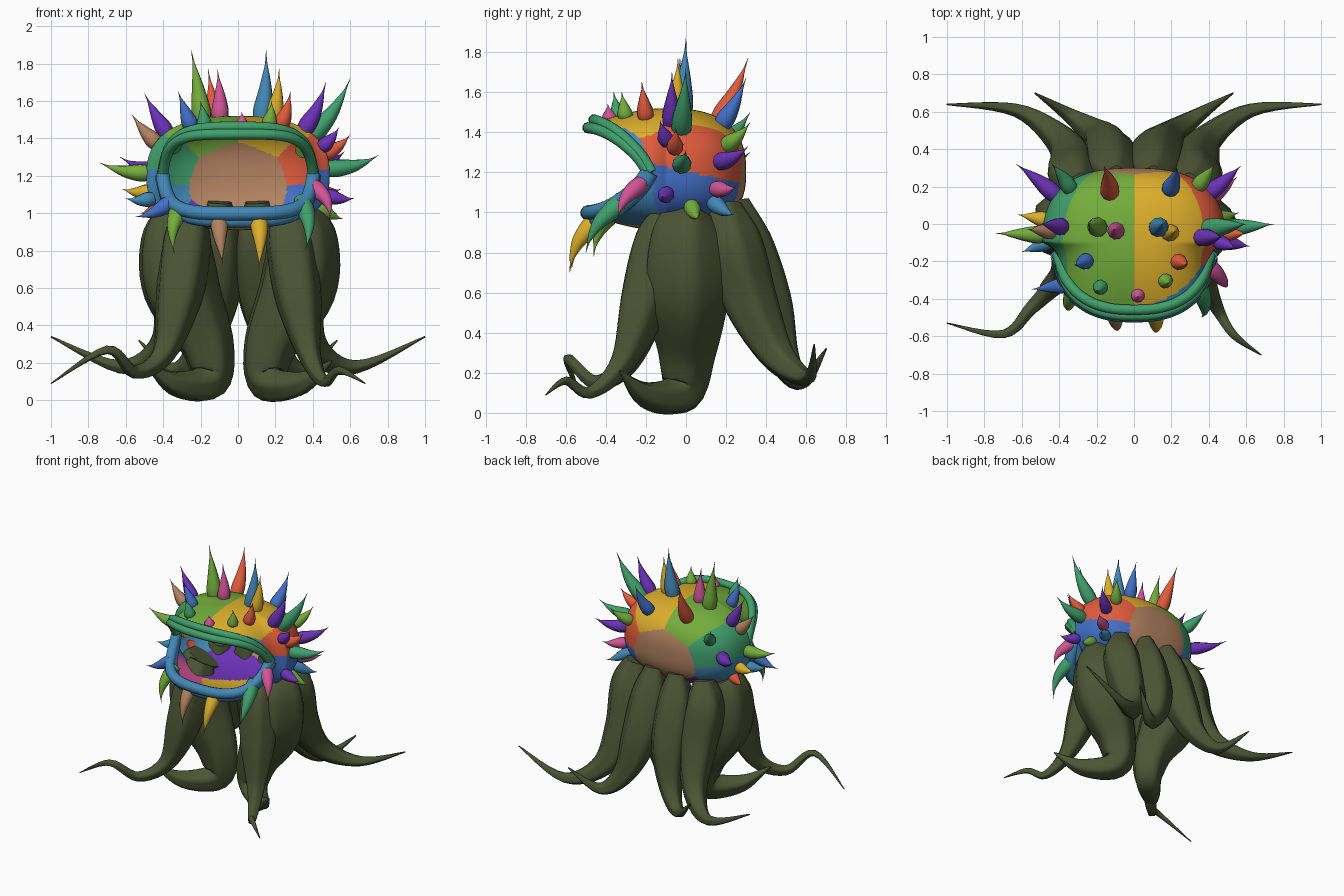
import bpy
import bmesh
import math
from mathutils import Vector
from mathutils.bvhtree import BVHTree

default_cube = bpy.data.objects.get("Cube")
if default_cube:
    bpy.data.objects.remove(default_cube, do_unlink=True)

PALETTE = {
    "lime": "74ad3c", "yellow": "dcae2c", "red": "e05c3c", "sea_green": "40a06c",
    "blue": "4270c8", "steel_blue": "4288b8", "purple": "6c32b8", "pink": "d05496",
    "brown": "b28260", "olive": "4b5434",
}


def linear(channel):
    return channel / 12.92 if channel < 0.04 else ((channel + 0.055) / 1.055) ** 2.4


def make_material(name, code):
    colour = [linear(byte / 255) for byte in bytes.fromhex(code)] + [1]
    material = bpy.data.materials.new(name)
    material.use_nodes = True
    material.diffuse_color = colour
    shader = material.node_tree.nodes["Principled BSDF"]
    shader.inputs["Base Color"].default_value = colour
    shader.inputs["Roughness"].default_value = 0.8
    return material


MATERIALS = {name: make_material(name, code) for name, code in PALETTE.items()}


def add_object(name, bm, colours):
    bmesh.ops.recalc_face_normals(bm, faces=bm.faces)
    mesh = bpy.data.meshes.new(name)
    bm.to_mesh(mesh)
    bm.free()
    for colour in colours:
        mesh.materials.append(MATERIALS[colour])
    obj = bpy.data.objects.new(name, mesh)
    bpy.context.collection.objects.link(obj)
    bpy.ops.object.select_all(action="DESELECT")
    obj.select_set(True)
    bpy.context.view_layer.objects.active = obj
    bpy.ops.object.shade_smooth_by_angle(angle=math.radians(50))


def smooth_path(points, steps):
    """Catmull-Rom through (x, y, z, radius) points."""
    points = [Vector(p) for p in points]
    padded = [points[0]] + points + [points[-1]]
    result = []
    for a, b, c, d in zip(padded, padded[1:], padded[2:], padded[3:]):
        for i in range(steps):
            t = i / steps
            result.append(b + (c - a) * (t / 2)
                          + (a * 2 - b * 5 + c * 4 - d) * (t * t / 2)
                          + (b * 3 - a - c * 3 + d) * (t ** 3 / 2))
    return result + [points[-1]]


def sweep(name, points, colour, sides=12, steps=5, ridges=0, ridge_depth=0.0):
    """Tapered tube along a path, with optional lengthwise ridges."""
    path = smooth_path(points, steps)
    centres = [p.to_3d() for p in path]
    bm = bmesh.new()
    rings, normal = [], None
    for i, centre in enumerate(centres):
        tangent = (centres[min(i + 1, len(path) - 1)] - centres[max(i - 1, 0)]).normalized()
        normal = tangent.orthogonal() if normal is None else normal - tangent * normal.dot(tangent)
        normal.normalize()
        side = tangent.cross(normal)
        ring = []
        for k in range(sides):
            angle = math.tau * k / sides
            radius = max(path[i][3], 0.001) * (1 + ridge_depth * math.cos(ridges * angle))
            ring.append(bm.verts.new(centre + (normal * math.cos(angle) + side * math.sin(angle)) * radius))
        rings.append(ring)
    for low, high in zip(rings, rings[1:]):
        for k in range(sides):
            n = (k + 1) % sides
            bm.faces.new((low[k], low[n], high[n], high[k]))
    bm.faces.new(rings[0])
    bm.faces.new(rings[-1])
    add_object(name, bm, [colour])


# Head shell: rounded cross-sections lofted from the gaping mouth rim to the back
def head_point(angle, t):
    c, s = math.cos(angle), math.sin(angle)
    rim = -0.19 - 0.3 * abs(s)
    y = rim + (0.3 - rim) * math.sin(t * math.pi / 2)
    depth = -0.1 - y
    if depth < 0:
        wide = tall = max(0, 1 - (-depth / 0.4) ** 2.6) ** (1 / 2.6)
    else:
        wide = 1 - 0.2 * (1 - math.exp(-25 * depth))
        tall = 1 - 2 * depth ** 2
    height = 0.32 if s > 0 else 0.29
    return Vector((0.49 * wide * math.copysign(abs(c) ** 0.8, c), y,
                   1.2 + height * tall * math.copysign(abs(s) ** 0.8, s)))


# Each patch of the shell takes the colour of its nearest seed
PATCHES = [
    ("lime", (-0.2, 0.05, 1.55)), ("yellow", (0.2, 0.05, 1.55)),
    ("red", (0.5, 0.1, 1.3)), ("sea_green", (-0.5, 0.1, 1.3)),
    ("blue", (0.5, 0.05, 1.08)), ("steel_blue", (-0.5, 0.05, 1.08)),
    ("brown", (0, 0.45, 1.1)), ("purple", (-0.15, 0, 0.9)), ("yellow", (0.02, -0.25, 0.88)),
    ("pink", (-0.2, -0.4, 0.95)), ("steel_blue", (0.4, -0.4, 1.05)), ("steel_blue", (0.28, -0.35, 0.92)),
]
patch_colours = list(PALETTE)
AROUND, ALONG = 200, 90
bm = bmesh.new()
loops = [[bm.verts.new(head_point(math.tau * k / AROUND, j / ALONG)) for k in range(AROUND)]
         for j in range(ALONG)]
back_pole = bm.verts.new((0, 0.3, 1.2))
for j in range(ALONG):
    for k in range(AROUND):
        n = (k + 1) % AROUND
        if j < ALONG - 1:
            face = bm.faces.new((loops[j][k], loops[j][n], loops[j + 1][n], loops[j + 1][k]))
        else:
            face = bm.faces.new((loops[j][k], loops[j][n], back_pole))
        middle = face.calc_center_median()
        nearest = min(PATCHES, key=lambda patch: (middle - Vector(patch[1])).length)
        face.material_index = patch_colours.index(nearest[0])
head_surface = BVHTree.FromBMesh(bm)
add_object("head_shell", bm, patch_colours)


# Lips: a pair of rolled tubes along each half of the rim
def lip(name, colour, start, radius):
    for label, t, rise in (("inner", 0, 0), ("outer", 0.025, 0.025)):
        path = []
        for i in range(25):
            angle = start + math.pi * i / 24
            p = head_point(angle, t)
            path.append((p.x, p.y, p.z + rise * math.sin(angle), radius))
        sweep(f"{name}_{label}", path, colour, sides=10, steps=2)


lip("upper_lip", "sea_green", 0, 0.028)
lip("lower_lip", "steel_blue", math.pi, 0.038)

# Spikes: tips by colour; each base sits at the closest spot on the head
SPIKES = {
    "lime": [(-0.25, 0, 1.87), (0.18, -0.32, 1.6), (0.43, 0.32, 1.45), (-0.74, -0.05, 1.27),
             (0.56, 0.06, 0.97)],
    "red": [(-0.16, 0.31, 1.77), (0.28, -0.22, 1.65), (0.6, -0.05, 1.42), (-0.52, 0.05, 1)],
    "steel_blue": [(0.15, 0, 1.87), (0.52, 0.24, 0.99), (-0.6, -0.15, 1.08)],
    "yellow": [(0.22, -0.04, 1.77), (-0.62, 0.05, 1.13)],
    "pink": [(-0.11, -0.03, 1.77), (0.02, -0.39, 1.54), (0.55, 0.25, 1.13)],
    "blue": [(-0.32, -0.22, 1.65), (0.23, 0.3, 1.67), (-0.55, -0.35, 0.98)],
    "sea_green": [(-0.2, -0.36, 1.6), (0.6, 0, 1.72), (0.75, 0, 1.31), (-0.44, 0.32, 1.5)],
    "purple": [(0.47, -0.07, 1.7), (0.57, 0.31, 1.33), (0.62, -0.12, 1.08), (-0.5, 0, 1.64),
               (-0.63, 0.32, 1.3), (0.54, -0.13, 1.46)],
    "brown": [(-0.57, -0.03, 1.53)],
}


def spike(name, base, tip, colour, bend):
    shape = []
    length = (tip - base).length
    width = 0.03 + 0.05 * length
    for t, r in ((-0.08, 0.95), (0.15, 1.1), (0.45, 0.8), (0.7, 0.4), (0.85, 0.13), (1, 0.02)):
        p = base.lerp(tip, t) + bend * length * max(0, t) * (1 - t)
        shape.append((*p, r * width))
    sweep(name, shape, colour, sides=10, steps=3)


for colour, tips in SPIKES.items():
    for number, tip in enumerate(map(Vector, tips), 1):
        base = head_surface.find_nearest(tip - Vector((0, 0, 0.05)))[0]
        spike(f"{colour}_spike_{number}", base, tip, colour, Vector((0.1, 0, -0.3)))

# Hooked horns hanging below the lower lip, as base then tip
HORNS = {
    "lime": ((-0.31, -0.34, 1.02), (-0.34, -0.46, 0.78)),
    "brown": ((-0.1, -0.44, 0.96), (-0.08, -0.57, 0.72)),
    "yellow": ((0.11, -0.44, 0.96), (0.11, -0.58, 0.7)),
    "sea_green": ((0.34, -0.31, 1.05), (0.36, -0.5, 0.8)),
    "pink": ((0.4, -0.22, 1.14), (0.49, -0.34, 0.97)),
}
for colour, (base, tip) in HORNS.items():
    spike(f"{colour}_horn", Vector(base), Vector(tip), colour, Vector((tip[0], -0.4, 0.25)))

# Tentacles: thick ridged limbs ending in thin curled tips
PAIRED = {
    "middle_tentacle": [(0.3, 0.02, 0.98, 0.12), (0.34, 0, 0.86, 0.18), (0.31, 0, 0.6, 0.2),
                        (0.17, 0, 0.3, 0.14), (0.16, -0.03, 0.1, 0.1),
                        (0.34, -0.2, 0.09, 0.06), (0.5, -0.33, 0.21, 0.005)],
    "back_inner_tentacle": [(0.1, 0.25, 1.06, 0.06), (0.11, 0.29, 0.85, 0.13), (0.13, 0.39, 0.55, 0.13),
                            (0.2, 0.48, 0.28, 0.08), (0.34, 0.58, 0.16, 0.04), (0.53, 0.7, 0.32, 0.004)],
    "back_outer_tentacle": [(0.29, 0.2, 1.04, 0.07), (0.32, 0.23, 0.85, 0.14), (0.32, 0.32, 0.55, 0.13),
                            (0.4, 0.46, 0.28, 0.08), (0.63, 0.61, 0.18, 0.035), (1, 0.64, 0.34, 0.004)],
}
UPPER_FRONT = [(0.26, -0.07, 0.98, 0.09), (0.28, -0.13, 0.85, 0.13), (0.32, -0.21, 0.55, 0.12)]
FRONT_TIPS = {
    1: [(0.38, -0.32, 0.25, 0.06), (0.46, -0.48, 0.1, 0.03), (0.54, -0.6, 0.16, 0.02), (0.68, -0.7, 0.09, 0.003)],
    -1: [(0.4, -0.3, 0.25, 0.06), (0.55, -0.45, 0.15, 0.035), (0.7, -0.59, 0.27, 0.022), (1, -0.53, 0.09, 0.003)],
}
for sign, side in ((1, "left"), (-1, "right")):
    limbs = dict(PAIRED, front_tentacle=UPPER_FRONT + FRONT_TIPS[sign])
    for name, points in limbs.items():
        mirrored = [(sign * x, y, z, r) for x, y, z, r in points]
        sweep(f"{side}_{name}", mirrored, "olive", sides=20, steps=6, ridges=5, ridge_depth=0.08)
